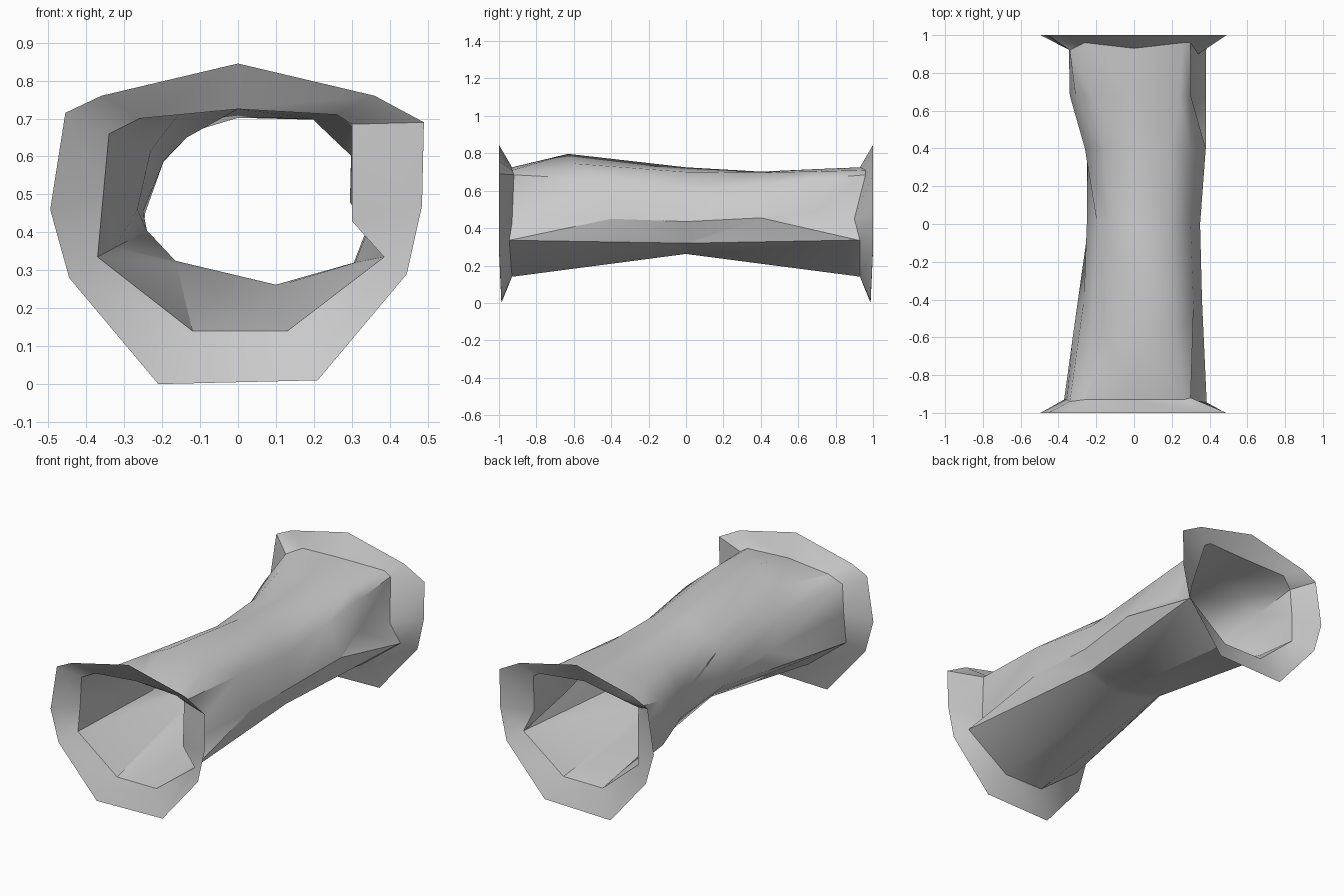
import bpy
import math

default_cube = bpy.data.objects.get("Cube")
if default_cube:
    bpy.data.objects.remove(default_cube, do_unlink=True)


def flat_material(name, rgb):
    material = bpy.data.materials.new(name)
    material.use_nodes = True
    color = (*rgb, 1)
    material.diffuse_color = color
    shader = material.node_tree.nodes["Principled BSDF"]
    shader.inputs["Base Color"].default_value = color
    shader.inputs["Roughness"].default_value = 0.8
    return material


# Named corners of each cross-section, counter-clockwise from the floor
CORNERS = ("floor_left", "floor_right", "right_ledge", "right_foot",
           "right_shoulder", "roof_right", "ridge", "roof_left",
           "left_shoulder", "left_side", "left_foot")


def section(points):
    return dict(zip(CORNERS, points))


# Cross-sections as x, z pairs: flared rim, tunnel mouth and narrow throat
rim = section([(-.21, 0), (.21, .01), (.445, .29), (.485, .47), (.49, .69),
               (.36, .76), (0, .845), (-.36, .76), (-.455, .715),
               (-.495, .46), (-.445, .28)])
mouth = section([(-.12, .14), (.13, .14), (.385, .335), (.3, .43), (.3, .685),
                 (.26, .71), (0, .725), (-.26, .7), (-.34, .66),
                 (-.355, .5), (-.37, .335)])
throat = section([(-.165, .325), (.1, .262), (.305, .32), (.35, .435),
                  (.3, .6), (.195, .7), (0, .725), (-.135, .65),
                  (-.195, .59), (-.25, .455), (-.24, .405)])


def blend(start, end, amount, **changes):
    """Mix two cross-sections, then replace any corners given by name.

    A replacement may carry a third number, its shift along y."""
    mixed = {}
    for corner in CORNERS:
        (x1, z1), (x2, z2) = start[corner], end[corner]
        mixed[corner] = (x1 + (x2 - x1) * amount, z1 + (z2 - z1) * amount)
    mixed.update(changes)
    return mixed


def loft(name, stations, material, flipped=()):
    """Skin an open tube through a list of (y, cross-section) stations.

    The (row, corner) pairs in flipped are split on the other diagonal."""
    verts, faces = [], []
    count = len(CORNERS)
    for y, ring in stations:
        for corner in CORNERS:
            x, z, *shift = ring[corner]
            verts.append((x, y + sum(shift), z))
    for row in range(len(stations) - 1):
        for i, corner in enumerate(CORNERS):
            j = (i + 1) % count
            a, b = row * count, (row + 1) * count
            quad = [a + i, a + j, b + j, b + i]
            if (row, corner) in flipped:
                quad = quad[1:] + quad[:1]
            p, q, r, s = quad
            faces += [(p, q, r), (p, r, s)]
    mesh = bpy.data.meshes.new(name)
    mesh.from_pydata(verts, [], faces)
    mesh.materials.append(material)
    obj = bpy.data.objects.new(name, mesh)
    bpy.context.collection.objects.link(obj)
    bpy.ops.object.select_all(action="DESELECT")
    obj.select_set(True)
    bpy.context.view_layer.objects.active = obj
    bpy.ops.object.shade_smooth_by_angle(angle=math.radians(34))
    return obj


grey = flat_material("pale grey", (.6, .6, .6))

# Uneven tunnel passage, humped at the front and pinched in the middle;
# the floor runs in long flat panels from each mouth to the throat
front_mouth = blend(mouth, mouth, 0, right_ledge=(.385, .335, -.015),
                    right_shoulder=(.3, .685, .01),
                    left_shoulder=(-.34, .66, -.01))
front_hump = blend(mouth, throat, .35, floor_left=(-.163, .319, .57),
                   floor_right=(.101, .258, .57),
                   right_ledge=(.308, .32, .57), right_foot=(.36, .45, .2),
                   right_shoulder=(.315, .66, .15), roof_right=(.22, .745),
                   ridge=(0, .797, -.03), roof_left=(-.15, .72),
                   left_shoulder=(-.23, .615, .04),
                   left_side=(-.265, .46, .2))
back_pinch = blend(mouth, throat, .57, floor_left=(-.163, .319, -.37),
                   floor_right=(.101, .258, -.37),
                   right_ledge=(.308, .32, -.37), right_foot=(.38, .455),
                   roof_right=(.2, .697), ridge=(0, .702),
                   roof_left=(-.165, .652), left_shoulder=(-.26, .52),
                   left_side=(-.245, .45), left_foot=(-.25, .38))
back_bulge = blend(mouth, throat, .27, floor_left=(-.121, .142, .24),
                   floor_right=(.13, .142, .24),
                   right_ledge=(.382, .336, .24),
                   right_foot=(.295, .48), roof_right=(.24, .703),
                   ridge=(0, .715), roof_left=(-.22, .68),
                   left_shoulder=(-.31, .6), left_side=(-.34, .48),
                   left_foot=(-.33, .35))
back_mouth = blend(mouth, mouth, 0, right_foot=(.34, .45, -.03),
                   roof_right=(.26, .71, .03), roof_left=(-.26, .7, .03),
                   right_shoulder=(.3, .685, .03),
                   left_shoulder=(-.34, .66, -.01),
                   left_side=(-.345, .49), left_foot=(-.345, .335))
loft("tunnel_passage", [(-.93, front_mouth), (-.6, front_hump), (0, throat),
                        (.4, back_pinch), (.68, back_bulge),
                        (.93, back_mouth)], grey,
     flipped=[(0, "floor_left"), (3, "right_ledge")])

# Flared collars around both openings, leaning in slightly at the bottom
front_rim = blend(rim, rim, 0, floor_left=(-.21, 0, .013),
                  floor_right=(.21, .01, .013))
back_rim = blend(rim, rim, 0, floor_left=(-.21, 0, -.013),
                 floor_right=(.21, .01, -.013))
loft("front_flare", [(-1, front_rim), (-.93, front_mouth)], grey,
     flipped=[(0, "right_ledge")])
loft("back_flare", [(.93, back_mouth), (1, back_rim)], grey)
